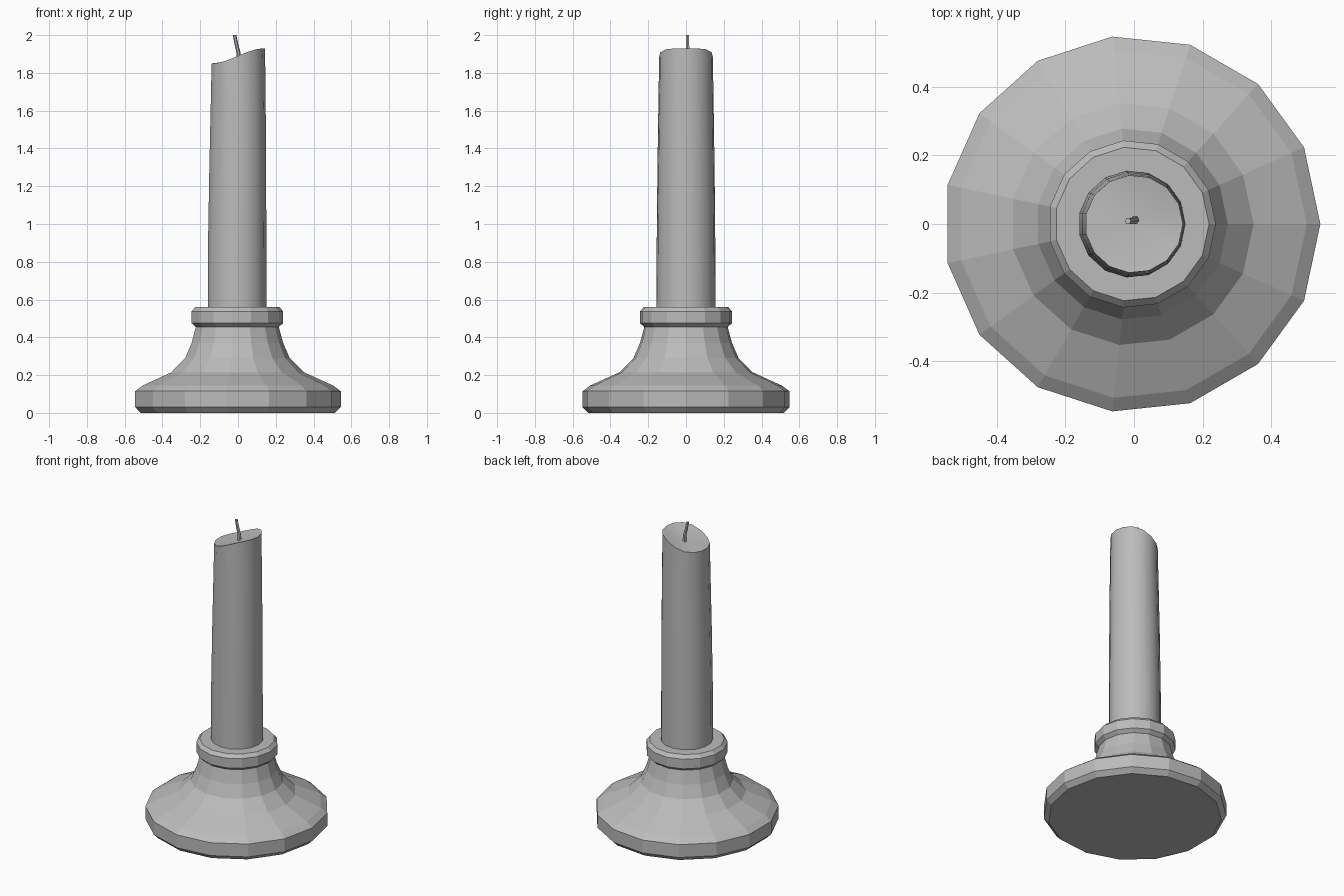
import bpy, bmesh, math
from mathutils import Vector

cube = bpy.data.objects.get("Cube")
if cube:
    bpy.data.objects.remove(cube)

SIDES = 15
CX = -0.006

grey = bpy.data.materials.new("plain grey")
grey.use_nodes = True
grey.diffuse_color = (0.5, 0.5, 0.5, 1)
grey.node_tree.nodes["Principled BSDF"].inputs["Base Color"].default_value = (0.5, 0.5, 0.5, 1)


def ring(bm, centre, radius, sides, height=None):
    """Ring of vertices; height(x) may shape its z."""
    verts = []
    for i in range(sides):
        a = math.tau * i / sides
        x = centre[0] + radius * math.cos(a)
        z = height(x) if height else centre[2]
        verts.append(bm.verts.new((x, centre[1] + radius * math.sin(a), z)))
    return verts


def bridge(bm, lower, upper):
    n = len(lower)
    for i in range(n):
        j = (i + 1) % n
        bm.faces.new((lower[i], lower[j], upper[j], upper[i]))


def loft(bm, rings):
    for lower, upper in zip(rings, rings[1:]):
        bridge(bm, lower, upper)
    bm.faces.new(rings[0][::-1])


def finish(bm, name, smooth_angle=None):
    bmesh.ops.recalc_face_normals(bm, faces=bm.faces)
    mesh = bpy.data.meshes.new(name)
    bm.to_mesh(mesh)
    bm.free()
    mesh.materials.append(grey)
    obj = bpy.data.objects.new(name, mesh)
    bpy.context.collection.objects.link(obj)
    if smooth_angle:
        bpy.ops.object.select_all(action='DESELECT')
        obj.select_set(True)
        bpy.context.view_layer.objects.active = obj
        bpy.ops.object.shade_smooth_by_angle(angle=math.radians(smooth_angle))
    return obj


# Holder: flared foot, neck and collar turned from one profile (radius, z)
profile = [(0.52, 0), (0.55, 0.03), (0.55, 0.115), (0.51, 0.145), (0.355, 0.215),
           (0.28, 0.29), (0.245, 0.37), (0.222, 0.455), (0.245, 0.475),
           (0.245, 0.538), (0.225, 0.56)]
bm = bmesh.new()
rings = [ring(bm, (CX, 0, z), r, SIDES) for r, z in profile]
loft(bm, rings)
bm.faces.new(rings[-1])
finish(bm, "candle_holder")


# Candle: slightly tapered shaft with a slanted, dished top
def slant(x):
    t = max(-1, min(1, x / 0.142))
    return 1.89 + 0.04 * math.sin(t * math.pi / 2)


bm = bmesh.new()
shaft = [(-0.006, 0.157, 0.55), (-0.006, 0.156, 0.9), (-0.003, 0.152, 1.3), (0, 0.146, 1.7)]
rings = [ring(bm, (x, 0, z), r, SIDES) for x, r, z in shaft]
rings.append(ring(bm, (0, 0, 0), 0.143, SIDES, slant))
loft(bm, rings)
centre = bm.verts.new((0, 0, 1.868))
top = rings[-1]
for i in range(SIDES):
    bm.faces.new((top[i], top[(i + 1) % SIDES], centre))
finish(bm, "candle", 40)

# Wick: thin bent stem
bm = bmesh.new()
stem = [((0.003, 0.012, 1.86), 0.013), ((0.003, 0.01, 1.905), 0.011),
        ((-0.008, 0.008, 1.95), 0.01), ((-0.018, 0.008, 2.0), 0.009)]
rings = [ring(bm, Vector(c), r, 6) for c, r in stem]
loft(bm, rings)
bm.faces.new(rings[-1])
finish(bm, "wick", 40)
